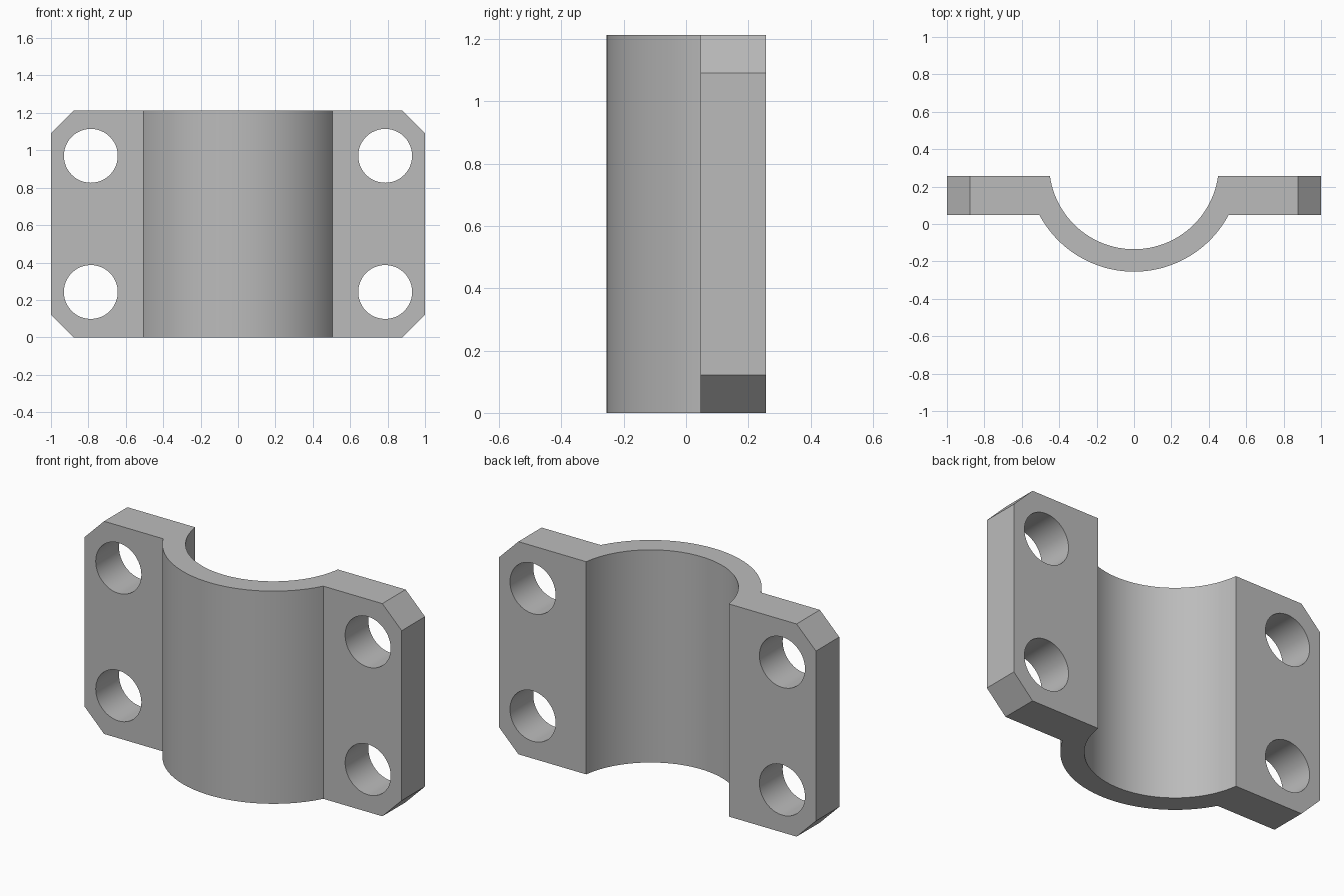
import bpy
import bmesh
from math import asin, cos, sin, pi, radians

cube = bpy.data.objects.get("Cube")
if cube:
    bpy.data.objects.remove(cube, do_unlink=True)

HEIGHT, CHAMFER = 1.213, 0.122
FRONT, BACK = 0.047, 0.257            # flange faces in y
CENTRE, INNER, OUTER = 0.319, 0.454, 0.574
HOLE_X, HOLE_Z, HOLE_R = 0.787, 0.364, 0.144
STEPS = 48

grey = bpy.data.materials.new("plain grey")
grey.use_nodes = True
colour = (0.5, 0.5, 0.5, 1)
grey.diffuse_color = colour
grey.node_tree.nodes["Principled BSDF"].inputs["Base Color"].default_value = colour


def arc(radius, y_end):
    """Lower arc from -x to +x, ending where it meets y_end."""
    start = pi + asin((CENTRE - y_end) / radius)
    sweep = 3 * pi - 2 * start
    angles = [start + sweep * i / STEPS for i in range(STEPS + 1)]
    return [(radius * cos(a), CENTRE + radius * sin(a)) for a in angles]


def link(name, bm):
    mesh = bpy.data.meshes.new(name)
    bm.to_mesh(mesh)
    bm.free()
    obj = bpy.data.objects.new(name, mesh)
    bpy.context.collection.objects.link(obj)
    mesh.materials.append(grey)
    return obj


# Clamp body: half-ring with two flanges, extruded upward
profile = ([(-1, BACK), (-1, FRONT)] + arc(OUTER, FRONT)
           + [(1, FRONT), (1, BACK)] + arc(INNER, BACK)[::-1])
bm = bmesh.new()
base = bm.faces.new([bm.verts.new((x, y, 0)) for x, y in profile])
top = bmesh.ops.extrude_face_region(bm, geom=[base])["geom"]
bmesh.ops.translate(bm, vec=(0, 0, HEIGHT),
                    verts=[v for v in top if isinstance(v, bmesh.types.BMVert)])
bmesh.ops.recalc_face_normals(bm, faces=bm.faces)

# Chamfered flange corners
corners = [e for e in bm.edges
           if all(abs(v.co.x) > 0.99 for v in e.verts)
           and abs(e.verts[0].co.z - e.verts[1].co.z) < 0.01]
bmesh.ops.bevel(bm, geom=corners, offset=CHAMFER, segments=1, affect="EDGES")
clamp = link("clamp_half", bm)

# Four bolt holes through the flanges
bm = bmesh.new()
for sx in (-1, 1):
    for sz in (-1, 1):
        made = bmesh.ops.create_cone(bm, cap_ends=True, segments=STEPS,
                                     radius1=HOLE_R, radius2=HOLE_R, depth=0.6)
        for v in made["verts"]:
            x, y, z = v.co
            v.co = (x + sx * HOLE_X, z + (FRONT + BACK) / 2,
                    HEIGHT / 2 + sz * HOLE_Z - y)
bmesh.ops.recalc_face_normals(bm, faces=bm.faces)
cutter = link("bolt_hole_cutter", bm)

bpy.ops.object.select_all(action="DESELECT")
clamp.select_set(True)
bpy.context.view_layer.objects.active = clamp
cut = clamp.modifiers.new("bolt_holes", "BOOLEAN")
cut.operation = "DIFFERENCE"
cut.solver = "EXACT"
cut.object = cutter
bpy.ops.object.modifier_apply(modifier=cut.name)
bpy.data.objects.remove(cutter, do_unlink=True)

bpy.ops.object.shade_smooth_by_angle(angle=radians(20))
